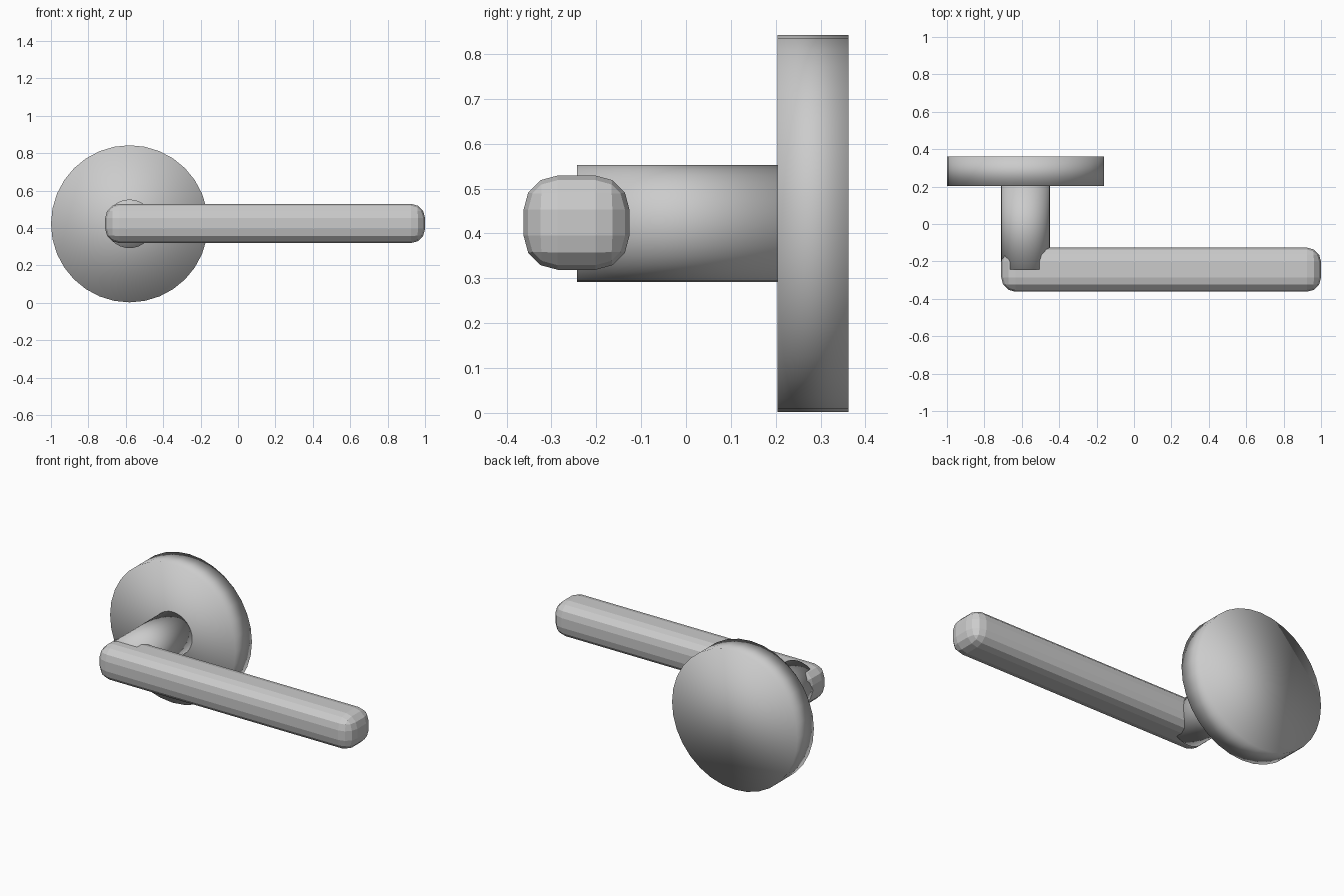
import bpy
import math

cube = bpy.data.objects.get("Cube")
if cube:
    bpy.data.objects.remove(cube, do_unlink=True)

# Satin metal finish
GREY = (0.6, 0.6, 0.6, 1.0)
metal = bpy.data.materials.new("satin_grey")
metal.use_nodes = True
metal.diffuse_color = GREY
metal.node_tree.nodes["Principled BSDF"].inputs["Base Color"].default_value = GREY

AXIS_X, AXIS_Z = -0.58, 0.422


def disc(name, radius, y_front, y_back):
    """Smooth cylinder lying along y on the spindle axis."""
    bpy.ops.mesh.primitive_cylinder_add(
        vertices=32, radius=radius, depth=y_back - y_front,
        location=(AXIS_X, (y_front + y_back) / 2, AXIS_Z),
        rotation=(math.pi / 2, 0, 0))
    obj = bpy.context.object
    obj.name = name
    obj.data.materials.append(metal)
    bpy.ops.object.shade_smooth()
    return obj


# Wall rose and the neck that carries the lever
disc("wall_rose", 0.42, 0.204, 0.362)
disc("neck", 0.13, -0.243, 0.21)

# Lever bar with faceted rounded edges
bpy.ops.mesh.primitive_cube_add(size=1, location=(0.145, -0.244, 0.424))
lever = bpy.context.object
lever.name = "lever"
lever.scale = (1.71, 0.236, 0.21)
bpy.ops.object.transform_apply(location=False, rotation=False, scale=True)
lever.data.materials.append(metal)
bevel = lever.modifiers.new("rounded_edges", "BEVEL")
bevel.width = 0.076
bevel.segments = 3
bpy.ops.object.shade_flat()
